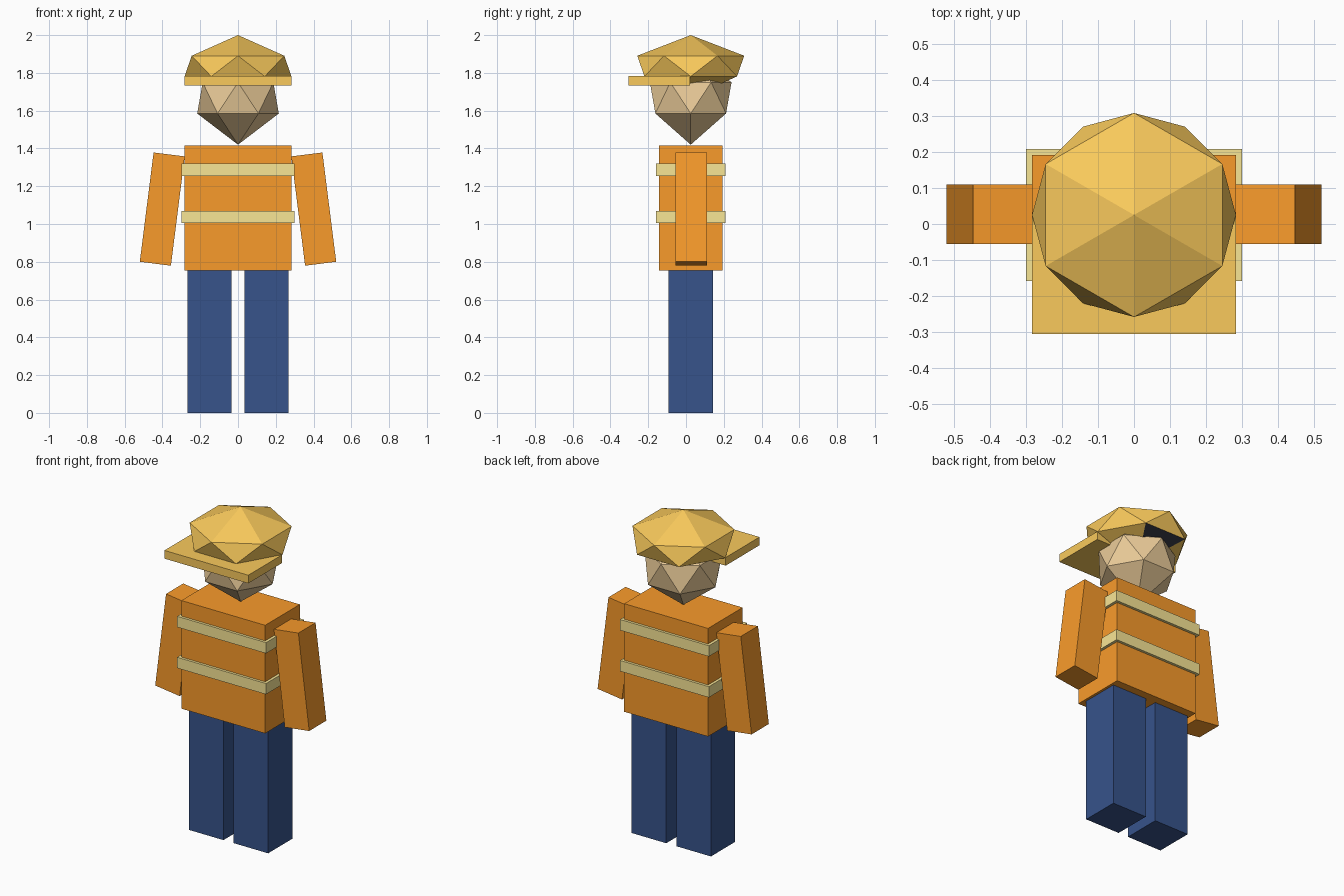
import bpy, bmesh
from math import sin, cos, pi, radians

if "Cube" in bpy.data.objects:
    bpy.data.objects.remove(bpy.data.objects["Cube"])

CY = 0.025  # common depth centre of the figure


def material(name, rgb):
    m = bpy.data.materials.new(name)
    m.diffuse_color = (*rgb, 1)
    m.use_nodes = True
    m.node_tree.nodes["Principled BSDF"].inputs["Base Color"].default_value = m.diffuse_color
    return m


ORANGE = material("orange_cloth", (0.947, 0.328, 0.024))
STRIPE = material("pale_stripe", (0.947, 0.791, 0.301))
BLUE = material("blue_cloth", (0.038, 0.087, 0.258))
SKIN = material("skin", (0.823, 0.597, 0.314))
YELLOW = material("yellow_hat", (0.956, 0.591, 0.107))
DARK = material("dark_lining", (0.035, 0.037, 0.055))


def finish(name, bm, mats):
    bmesh.ops.recalc_face_normals(bm, faces=bm.faces)
    mesh = bpy.data.meshes.new(name)
    bm.to_mesh(mesh)
    bm.free()
    for mat in mats:
        mesh.materials.append(mat)
    obj = bpy.data.objects.new(name, mesh)
    bpy.context.collection.objects.link(obj)
    return obj


def box(name, center, size, mat, tilt=0):
    bm = bmesh.new()
    bmesh.ops.create_cube(bm, size=1)
    bmesh.ops.scale(bm, vec=size, verts=bm.verts)
    obj = finish(name, bm, [mat])
    obj.location = center
    obj.rotation_euler.y = radians(tilt)
    return obj


def hex_ball(name, radius, bottom, top, mat, nape_mat=None):
    """Six-sided ball: two staggered rings capped by a point at each end."""
    step = (top - bottom) / 3
    bm = bmesh.new()

    def ring(z, offset):
        return [bm.verts.new((radius * cos(i * pi / 3 + offset),
                              CY + radius * sin(i * pi / 3 + offset), z)) for i in range(6)]

    south = bm.verts.new((0, CY, bottom))
    north = bm.verts.new((0, CY, top))
    low, high = ring(bottom + step, 0), ring(top - step, pi / 6)
    for i in range(6):
        j = (i + 1) % 6
        under = bm.faces.new((south, low[j], low[i]))
        if nape_mat and i == 1:  # the underside face at the back
            under.material_index = 1
        bm.faces.new((low[i], low[j], high[i]))
        bm.faces.new((low[j], high[j], high[i]))
        bm.faces.new((north, high[i], high[j]))
    return finish(name, bm, [mat] + ([nape_mat] if nape_mat else []))


# Legs and arms, mirrored left and right
for side, s in (("left", -1), ("right", 1)):
    box(side + "_leg", (s * 0.151, CY, 0.378), (0.234, 0.234, 0.756), BLUE)
    box(side + "_arm", (s * 0.401, 0.027, 1.079), (0.166, 0.166, 0.583), ORANGE, -7.2 * s)

# Jacket with two reflective bands
box("torso", (0, CY, 1.085), (0.566, 0.334, 0.66), ORANGE)
for name, z in (("lower_band", 1.037), ("upper_band", 1.287)):
    box(name, (0, CY, z), (0.6, 0.366, 0.066), STRIPE)

# Head, hard hat (dark underside at the nape) and front brim
hex_ball("head", 0.216, 1.42, 1.915, SKIN)
hex_ball("hat", 0.283, 1.672, 2.0, YELLOW, nape_mat=DARK)
box("hat_brim", (0, -0.142, 1.758), (0.566, 0.326, 0.05), YELLOW)
